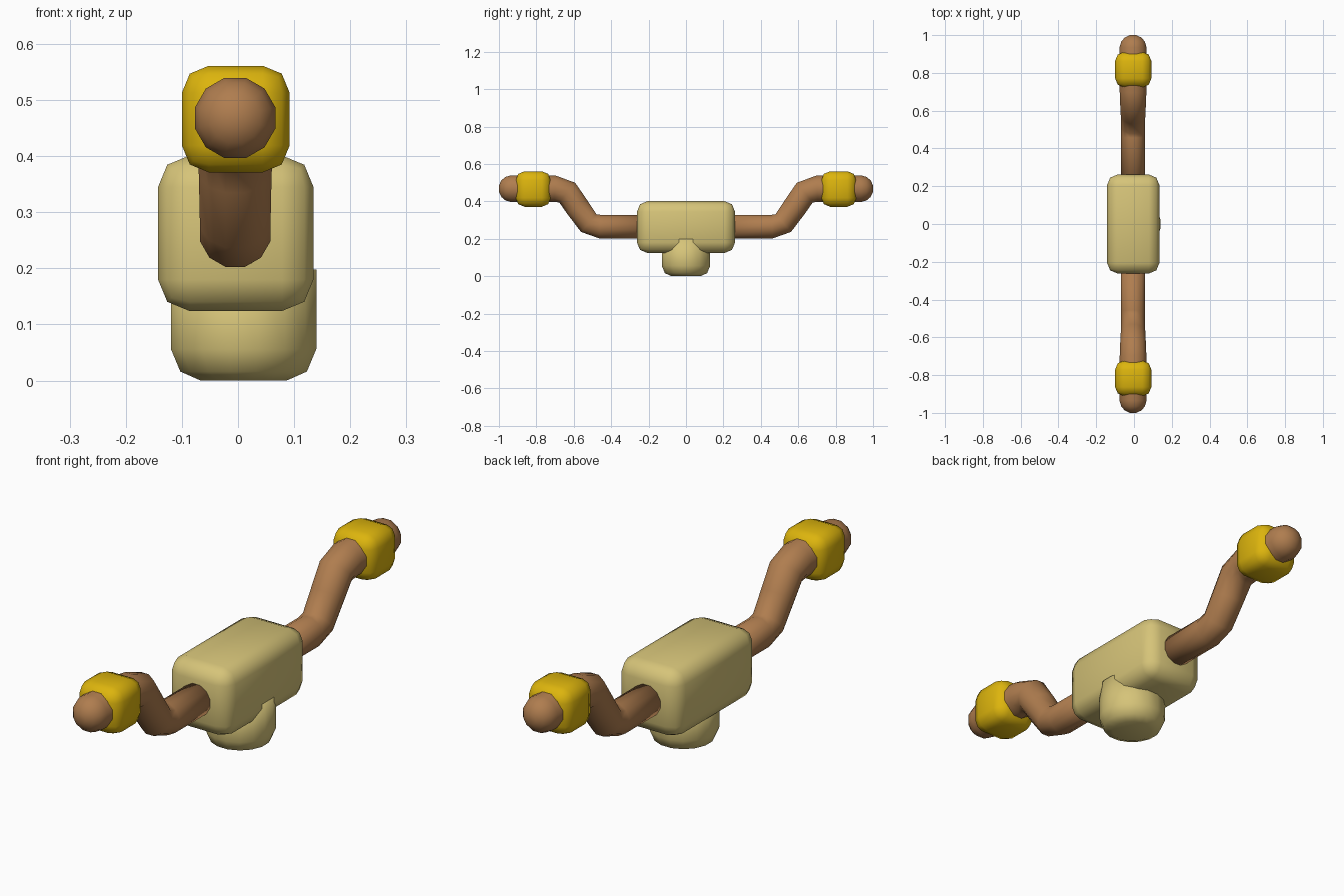
import bpy, bmesh, math
from mathutils import Vector

if "Cube" in bpy.data.objects:
    bpy.data.objects.remove(bpy.data.objects["Cube"])


def material(name, colour):
    m = bpy.data.materials.new(name)
    m.diffuse_color = (*colour, 1)
    m.use_nodes = True
    m.node_tree.nodes["Principled BSDF"].inputs["Base Color"].default_value = m.diffuse_color
    return m


khaki = material("khaki", (0.67, 0.55, 0.19))
brown = material("brown", (0.43, 0.205, 0.078))
yellow = material("golden yellow", (0.72, 0.46, 0.004))


def finish(bm, name, mat):
    bmesh.ops.recalc_face_normals(bm, faces=bm.faces)
    me = bpy.data.meshes.new(name)
    bm.to_mesh(me)
    bm.free()
    me.materials.append(mat)
    for p in me.polygons:
        p.use_smooth = True
    ob = bpy.data.objects.new(name, me)
    bpy.context.collection.objects.link(ob)
    return ob


def rounded_box(name, centre, size, bevel, mat):
    bm = bmesh.new()
    bmesh.ops.create_cube(bm, size=1)
    for v in bm.verts:
        v.co = Vector(c + a * s for c, a, s in zip(centre, v.co, size))
    bmesh.ops.bevel(bm, geom=bm.edges[:], offset=bevel, segments=2,
                    profile=0.5, affect='EDGES')
    return finish(bm, name, mat)


def loft(name, stations, x0, sides, mat):
    """Round tube through (y, z, radius) stations, capped at both ends."""
    bm = bmesh.new()
    rings = []
    for i, (y, z, r) in enumerate(stations):
        a = stations[max(i - 1, 0)]
        b = stations[min(i + 1, len(stations) - 1)]
        t = Vector((0, b[0] - a[0], b[1] - a[1])).normalized()
        u = Vector((1, 0, 0))
        w = u.cross(t)
        ring = []
        for k in range(sides):
            an = 2 * math.pi * (k + 0.5) / sides
            off = u * math.cos(an) * r + w * math.sin(an) * r
            ring.append(bm.verts.new(Vector((x0, y, z)) + off))
        rings.append(ring)
    for p, q in zip(rings, rings[1:]):
        for k in range(sides):
            n = (k + 1) % sides
            bm.faces.new((p[k], p[n], q[n], q[k]))
    bm.faces.new(rings[0])
    bm.faces.new(rings[-1])
    return finish(bm, name, mat)


# Central block
rounded_box("centre_block", (-0.004, 0, 0.2625), (0.277, 0.524, 0.277), 0.056, khaki)

# Round stem under the block, with a rounded foot
loft("stem", [(0, 0.0, 0.078), (0, 0.016, 0.115), (0, 0.056, 0.132), (0, 0.198, 0.132)],
     0.01, 16, khaki)

# Cranked arms with domed tips, and a grip on each
arm = [(0.20, 0.265, 0.065), (0.46, 0.265, 0.065), (0.52, 0.284, 0.065),
       (0.583, 0.372, 0.067), (0.635, 0.447, 0.07), (0.70, 0.467, 0.073),
       (0.935, 0.468, 0.074), (0.965, 0.468, 0.065), (0.987, 0.468, 0.046),
       (1.0, 0.468, 0.018)]
for side, s in (("front", -1), ("back", 1)):
    loft(side + "_arm", [(s * y, z, r) for y, z, r in arm], -0.005, 12, brown)
    rounded_box(side + "_grip", (-0.004, s * 0.817, 0.466), (0.192, 0.188, 0.19),
                0.048, yellow)
